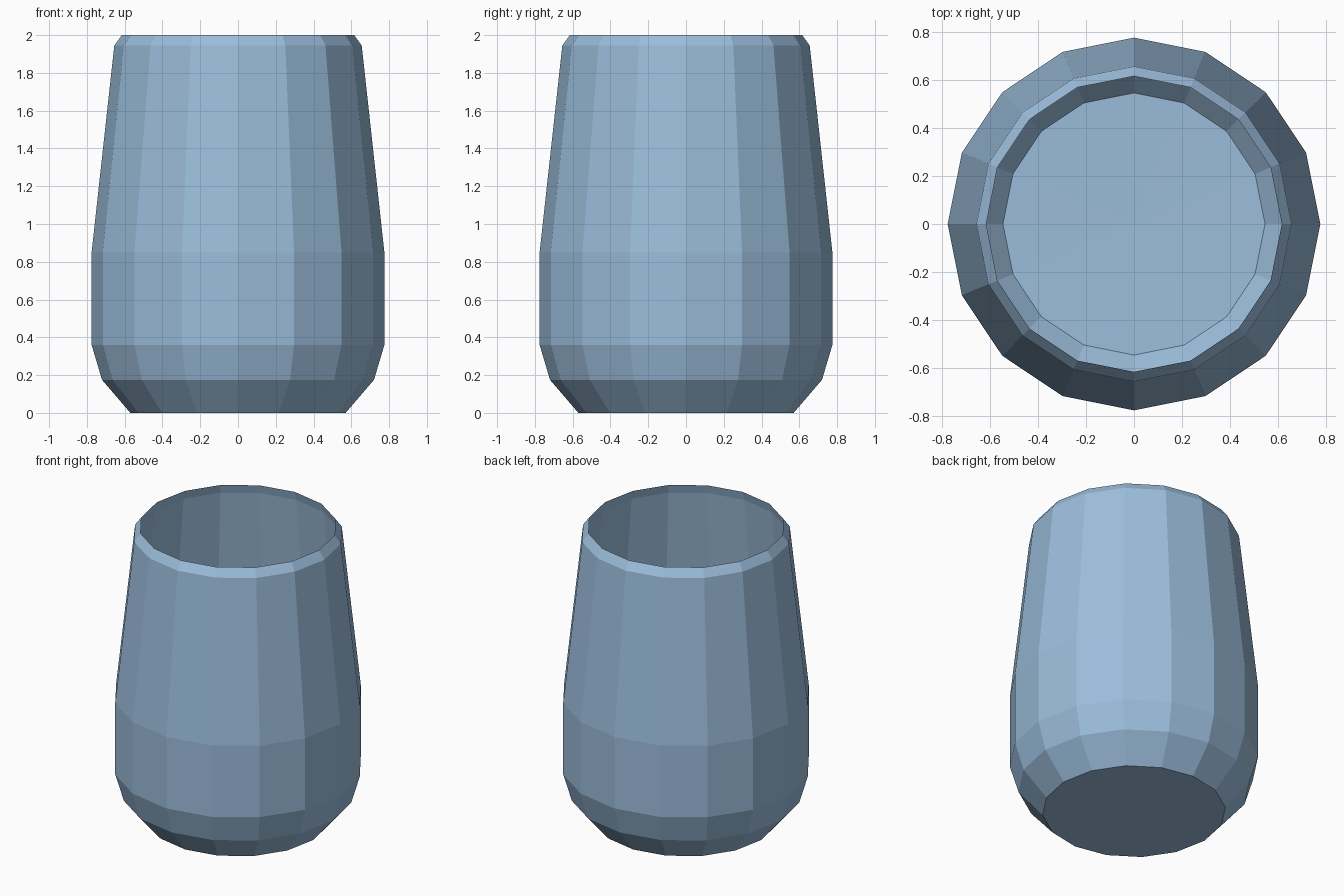
import bpy, bmesh, math

if "Cube" in bpy.data.objects:
    bpy.data.objects.remove(bpy.data.objects["Cube"])

SIDES = 16

# Single flat colour
glaze = bpy.data.materials.new("pale_blue")
glaze.diffuse_color = (0.33, 0.51, 0.71, 1)
glaze.use_nodes = True
glaze.node_tree.nodes["Principled BSDF"].inputs["Base Color"].default_value = glaze.diffuse_color

# (radius, height) from the underside, up the outer wall, over the rim, down to the floor
PROFILE = [
    (0.57, 0.0), (0.72, 0.175), (0.775, 0.36), (0.775, 0.85), (0.655, 1.945),
    (0.615, 2.0),
    (0.63, 1.94), (0.748, 0.85), (0.748, 0.365), (0.697, 0.19), (0.545, 0.025),
]


def lathe(name, profile, floor_dip, material):
    """Revolve a profile around z, cap its start flat and its end with a shallow fan."""
    bm = bmesh.new()
    rings = []
    for r, z in profile:
        rings.append([bm.verts.new((r * math.cos(math.tau * i / SIDES),
                                    r * math.sin(math.tau * i / SIDES), z))
                      for i in range(SIDES)])
    for low, high in zip(rings, rings[1:]):
        for i in range(SIDES):
            j = (i + 1) % SIDES
            bm.faces.new((low[i], low[j], high[j], high[i]))
    # Flat underside
    bm.faces.new(rings[0][::-1])
    # Slightly dished inner floor
    centre = bm.verts.new((0, 0, profile[-1][1] - floor_dip))
    for i in range(SIDES):
        bm.faces.new((rings[-1][i], rings[-1][(i + 1) % SIDES], centre))
    bmesh.ops.recalc_face_normals(bm, faces=bm.faces)
    mesh = bpy.data.meshes.new(name)
    bm.to_mesh(mesh)
    bm.free()
    mesh.materials.append(material)
    obj = bpy.data.objects.new(name, mesh)
    bpy.context.collection.objects.link(obj)
    return obj


# Hollow stemless tumbler
lathe("tumbler", PROFILE, 0.012, glaze)
